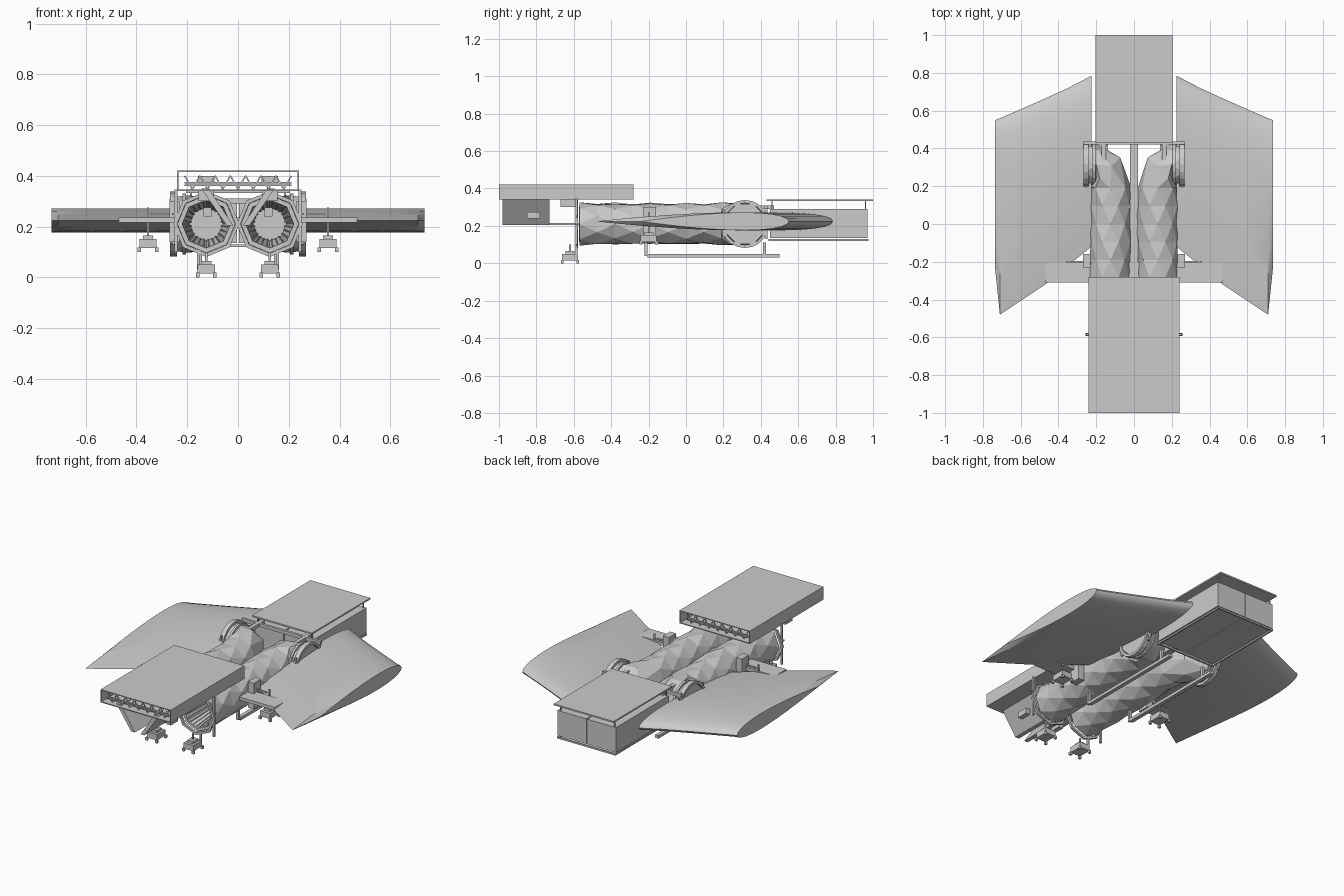
import bpy, bmesh, math, random
from mathutils import Vector, Matrix

if "Cube" in bpy.data.objects:
    bpy.data.objects.remove(bpy.data.objects["Cube"])
random.seed(4)

grey = bpy.data.materials.new("plain grey")
grey.use_nodes = True
grey.diffuse_color = (0.6, 0.6, 0.6, 1)
grey.node_tree.nodes["Principled BSDF"].inputs["Base Color"].default_value = (0.6, 0.6, 0.6, 1)


def finish(name, bm, smooth=False):
    bmesh.ops.recalc_face_normals(bm, faces=bm.faces)
    mesh = bpy.data.meshes.new(name)
    bm.to_mesh(mesh)
    bm.free()
    mesh.materials.append(grey)
    ob = bpy.data.objects.new(name, mesh)
    bpy.context.collection.objects.link(ob)
    if smooth:
        bpy.ops.object.select_all(action='DESELECT')
        ob.select_set(True)
        bpy.context.view_layer.objects.active = ob
        bpy.ops.object.shade_smooth_by_angle(angle=math.radians(35))
    return ob


def box(name, x, y, z):
    """Box from three (low, high) ranges."""
    bm = bmesh.new()
    bmesh.ops.create_cube(bm, size=1)
    for v in bm.verts:
        v.co = Vector([a + (b - a) * (c + 0.5) for (a, b), c in zip((x, y, z), v.co)])
    return finish(name, bm)


def around(c, r):
    return (c - r, c + r)


def bar(name, a, b, r=0.006, sides=4):
    """Straight rod between two points."""
    a, b = Vector(a), Vector(b)
    bm = bmesh.new()
    bmesh.ops.create_cone(bm, cap_ends=True, segments=sides, radius1=r, radius2=r, depth=(b - a).length)
    turn = (b - a).to_track_quat('Z', 'Y').to_matrix().to_4x4()
    spin = Matrix.Rotation(math.pi / 4, 4, 'Z')
    bmesh.ops.transform(bm, matrix=Matrix.Translation((a + b) / 2) @ turn @ spin, verts=bm.verts)
    return finish(name, bm)


def ring(bm, centre, angle, r, n, twist=0.0, crumple=0.0):
    """Polygon of verts facing along a heading in the xy plane."""
    side = Vector((-math.sin(angle), math.cos(angle), 0))
    out = []
    for i in range(n):
        t = (i + twist) * math.tau / n
        k = r * (1 - crumple * random.random())
        out.append(bm.verts.new(Vector(centre) + side * k * math.cos(t) + Vector((0, 0, k * math.sin(t)))))
    return out


def bridge(bm, a, b, shifted):
    n = len(a)
    for i in range(n):
        j = (i + 1) % n
        if shifted is None:
            bm.faces.new((a[i], a[j], b[j], b[i]))
        elif shifted:
            bm.faces.new((a[i], a[j], b[i]))
            bm.faces.new((b[i], a[j], b[j]))
        else:
            bm.faces.new((a[i], a[j], b[j]))
            bm.faces.new((b[i], a[i], b[j]))


def hoop(name, centre, angle, inner, outer, depth, n, twist):
    """Flat-sided frame around a tube."""
    bm = bmesh.new()
    step = Vector((math.cos(angle), math.sin(angle), 0)) * depth
    c = Vector(centre)
    loops = [ring(bm, p, angle, r, n, twist) for p, r in
             ((c, inner), (c, outer), (c + step, outer), (c + step, inner))]
    for k in range(4):
        bridge(bm, loops[k], loops[(k + 1) % 4], None)
    finish(name, bm)


def tube(s, label):
    """Crumpled pipe that runs back and elbows out to the side."""
    bm = bmesh.new()
    stations = [((s * 0.125, -0.57 + 0.095 * k, 0.21), math.pi / 2, 0.116) for k in range(9)]
    out = 0 if s > 0 else math.pi
    stations += [((s * 0.15, 0.275, 0.21), math.pi / 2 - s * math.pi / 4, 0.118),
                 ((s * 0.20, 0.315, 0.21), out, 0.112), ((s * 0.26, 0.315, 0.21), out, 0.115)]
    last = None
    for k, (c, a, r) in enumerate(stations):
        odd = k % 2
        cur = ring(bm, c, a, r, 8, 0.5 * odd, 0.1 if 0 < k < 9 else 0)
        if last:
            bridge(bm, last, cur, bool(odd))
        last = cur
    bm.faces.new(last)
    finish(label + "_tube", bm)

    # ribbed intake funnel with a closed throat
    bm = bmesh.new()
    loops = [ring(bm, (s * 0.125, y, 0.21), math.pi / 2, r, 8)
             for y, r in ((-0.572, 0.114), (-0.572, 0.095), (-0.35, 0.066))]
    for a, b in zip(loops, loops[1:]):
        bridge(bm, a, b, None)
    bm.faces.new(loops[-1])
    finish(label + "_intake", bm)
    for k in range(24):
        t = (k + 0.5) * math.tau / 24
        p = [(s * 0.125 + r * math.cos(t), y, 0.21 + r * math.sin(t)) for y, r in ((-0.565, 0.088), (-0.36, 0.062))]
        bar(label + "_intake_rib", *p, r=0.004)
    hoop(label + "_intake_frame", (s * 0.125, -0.592, 0.21), math.pi / 2, 0.115, 0.13, 0.014, 8, 0.0)
    hoop(label + "_outlet_ring", (s * 0.24, 0.315, 0.21), out, 0.112, 0.128, 0.028, 20, 0.0)
    hoop(label + "_inner_outlet_ring", (s * 0.205, 0.315, 0.21), out, 0.108, 0.12, 0.014, 20, 0.0)
    for y in (0.2, 0.43):
        bar(label + "_outlet_post", (s * 0.255, y, 0.13), (s * 0.255, y, 0.29), 0.008)


def wing(s, label):
    """Round-nosed wing lofted through chord sections: x, nose y, tail y."""
    sections = [(0.225, 0.785, -0.12), (0.35, 0.72, -0.22), (0.47, 0.665, -0.32), (0.59, 0.612, -0.40),
                (0.71, 0.56, -0.48), (0.735, 0.55, -0.24)]
    n = 14
    us = [(1 - math.cos(math.pi * i / n)) / 2 for i in range(n + 1)]

    def half(u):
        return 0.475 * (0.2969 * math.sqrt(u) - 0.126 * u - 0.3516 * u**2 + 0.2843 * u**3 - 0.1036 * u**4)
    outline = [(u, half(u)) for u in us] + [(u, -half(u)) for u in us[-2:0:-1]]
    bm = bmesh.new()
    loops = [[bm.verts.new((s * x, a + (b - a) * u, 0.224 + h)) for u, h in outline] for x, a, b in sections]
    for a, b in zip(loops, loops[1:]):
        bridge(bm, a, b, None)
    bm.faces.new(loops[0])
    bm.faces.new(loops[-1])
    finish(label + "_wing", bm, smooth=True)


def foot(name, x, y, z, top):
    """Small block on a stem with corner pads."""
    box(name + "_block", around(x, 0.034), around(y, 0.042), (z + 0.015, z + 0.05))
    box(name + "_cap", around(x, 0.02), around(y, 0.025), (z + 0.05, z + 0.065))
    bar(name + "_stem", (x, y, z + 0.05), (x, y, top), 0.006)
    for dx in (-0.034, 0.034):
        for dy in (-0.042, 0.042):
            box(name + "_pad", around(x + dx, 0.007), around(y + dy, 0.007), (z, z + 0.018))


for s, label in ((1, "left"), (-1, "right")):
    tube(s, label)
    wing(s, label)
    foot(label + "_front_foot", s * 0.125, -0.62, 0.0, 0.1)
    foot(label + "_wing_foot", s * 0.355, -0.2, 0.1, 0.275)
    bar(label + "_foot_brace", (s * 0.155, -0.585, 0.03), (s * 0.155, -0.585, 0.11), 0.008)

    # landing skid
    box(label + "_skid", around(s * 0.15, 0.012), (-0.205, 0.5), (0.032, 0.05))
    for y in (-0.215, 0.42):
        box(label + "_skid_post", around(s * 0.15, 0.008), around(y, 0.008), (0.04, 0.11))

    # slanted panel and block under the front deck
    bm = bmesh.new()
    corners = [(0.145, 0.35), (0.115, 0.35), (0.02, 0.205), (0.045, 0.205)]
    ends = [[bm.verts.new((s * x, y, z)) for x, z in corners] for y in (-0.98, -0.73)]
    bridge(bm, *ends, None)
    for e in ends:
        bm.faces.new(e)
    finish(label + "_slanted_panel", bm)
    box(label + "_panel_block", around(s * 0.12, 0.015), (-0.85, -0.78), (0.24, 0.275))
    box(label + "_deck_mount", around(s * 0.125, 0.03), (-0.67, -0.58), (0.3, 0.345))
    bar(label + "_panel_link", (s * 0.03, -0.74, 0.21), (s * 0.03, -0.57, 0.21), 0.006)
    bar(label + "_deck_post", (s * 0.245, -0.585, 0.1), (s * 0.245, -0.585, 0.345), 0.008)
    bar(label + "_post_pin", (s * 0.235, -0.585, 0.25), (s * 0.26, -0.585, 0.25), 0.006)

    # bracket between tube and wing
    box(label + "_wing_bracket", around(s * 0.25, 0.02), (-0.23, -0.16), (0.14, 0.3))
    bar(label + "_bracket_arm", (s * 0.24, -0.2, 0.25), (s * 0.34, -0.2, 0.25), 0.006)

    # rails reaching back to the rear tank
    box(label + "_rear_rail", around(s * 0.16, 0.012), (0.3, 0.47), (0.29, 0.31))
    box(label + "_rear_tank", (min(s * 0.003, s * 0.2), max(s * 0.003, s * 0.2)), (0.45, 0.97), (0.135, 0.29))
    bar(label + "_tank_runner", (s * 0.195, 0.44, 0.124), (s * 0.195, 0.975, 0.124), 0.007)
    for y in (0.46, 0.96):
        bar(label + "_tank_pin", (s * 0.185, y, 0.28), (s * 0.185, y, 0.34), 0.005)

    # front deck side wall
    box(label + "_deck_wall", around(s * 0.237, 0.003), (-1, -0.28), (0.34, 0.42))

# hollow front deck with trusses at both ends
box("deck_top", (-0.24, 0.24), (-1, -0.28), (0.415, 0.42))
box("deck_floor", (-0.24, 0.24), (-1, -0.28), (0.34, 0.346))
for y in (-0.97, -0.31):
    for z in (0.362, 0.372):
        bar("truss_rail", (-0.21, y, z), (0.21, y, z), 0.004)
    for k in range(14):
        x = -0.21 + 0.03 * k
        lo, hi = (0.347, 0.4) if k % 2 else (0.4, 0.347)
        bar("truss_brace", (x, y, lo), (x + 0.03, y, hi), 0.004)
for x in (-0.125, 0.125):
    box("deck_block", around(x, 0.032), (-0.7, -0.6), (0.375, 0.4))

# centre spine, wing crossbeam, rear roof and tank cradle
box("centre_spine", around(0, 0.02), (-0.28, 0.46), (0.2, 0.23))
box("wing_crossbeam", (-0.47, 0.47), (-0.31, -0.2), (0.215, 0.235))
box("rear_roof", (-0.205, 0.205), (0.43, 1), (0.332, 0.341))
box("rear_crossbar", (-0.27, 0.27), (0.42, 0.436), (0.29, 0.31))
for y in (0.45, 0.97):
    bar("cradle_crossbar", (-0.195, y, 0.124), (0.195, y, 0.124), 0.007)
